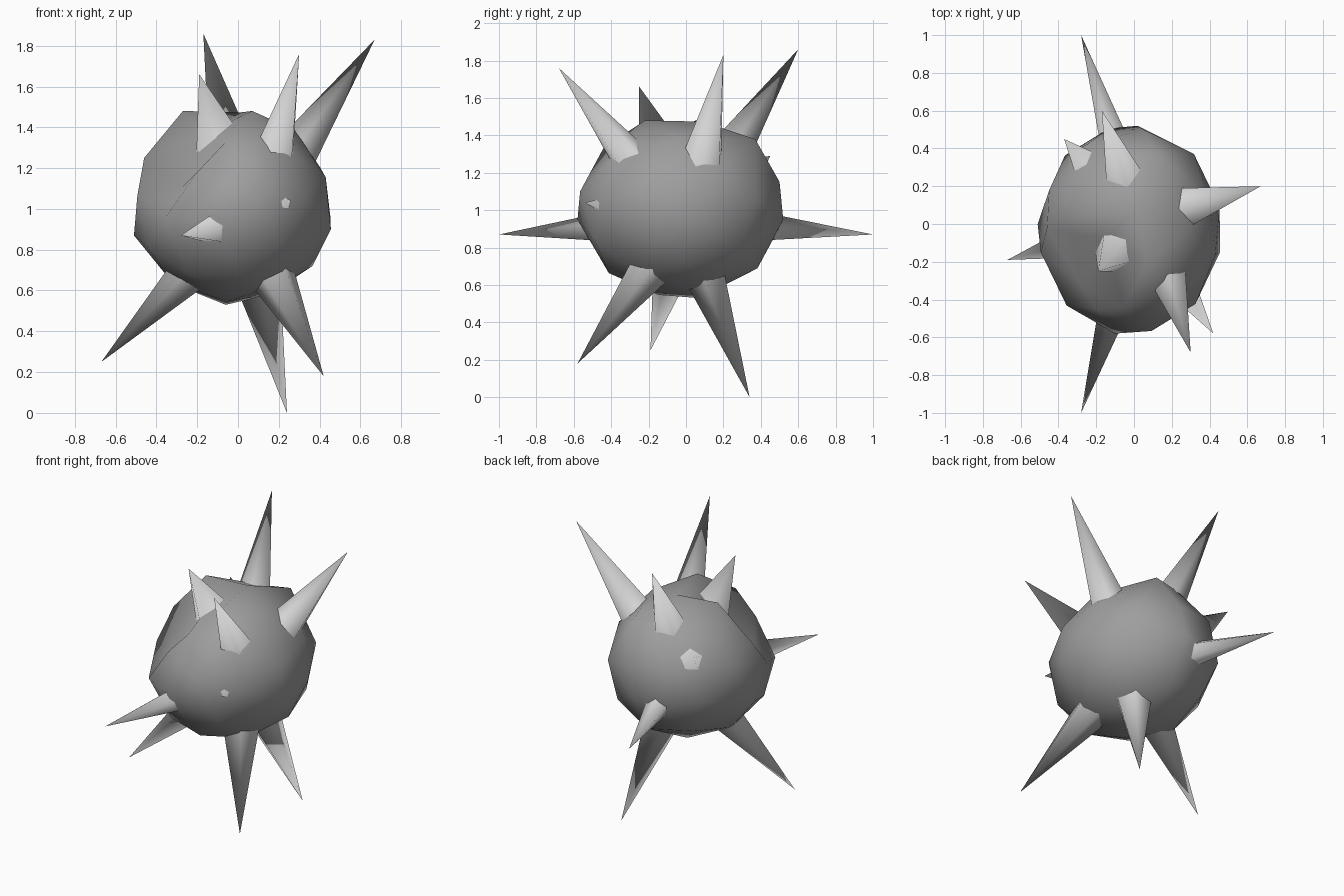
import bpy
import bmesh
from mathutils import Vector

default = bpy.data.objects.get("Cube")
if default:
    bpy.data.objects.remove(default, do_unlink=True)


def make_material(name, value):
    mat = bpy.data.materials.new(name)
    mat.use_nodes = True
    colour = (value, value, value, 1)
    mat.diffuse_color = colour
    mat.node_tree.nodes["Principled BSDF"].inputs["Base Color"].default_value = colour
    return mat


body_grey = make_material("body_grey", 0.34)
spike_grey = make_material("spike_grey", 0.66)


def finish(name, bm, mat):
    mesh = bpy.data.meshes.new(name)
    for face in bm.faces:
        face.smooth = True
    bm.to_mesh(mesh)
    bm.free()
    mesh.materials.append(mat)
    obj = bpy.data.objects.new(name, mesh)
    bpy.context.collection.objects.link(obj)
    return obj


def rough_body(centre, size, pole, corners):
    """Low-poly ellipsoid with its nearest corners pulled to given points."""
    bm = bmesh.new()
    bmesh.ops.create_icosphere(bm, subdivisions=2, radius=1)
    turn = Vector(pole).to_track_quat("Z", "Y")
    for vert in bm.verts:
        unit = turn @ vert.co.normalized()
        vert.co = [c + u * s for c, u, s in zip(centre, unit, size)]
    free = set(bm.verts)
    for point in map(Vector, corners):
        nearest = min(free, key=lambda v: (v.co - point).length)
        nearest.co = point
        free.remove(nearest)
    return finish("body", bm, body_grey)


def spike(name, tip, radius, root=(0.03, 0, 0.95)):
    """Open five-sided cone from inside the body to its tip."""
    axis = Vector(tip) - Vector(root)
    bm = bmesh.new()
    bmesh.ops.create_cone(bm, cap_ends=False, segments=5, radius1=radius,
                          radius2=0, depth=axis.length)
    bmesh.ops.remove_doubles(bm, verts=bm.verts, dist=0.0001)
    bmesh.ops.translate(bm, verts=bm.verts, vec=(0, 0, axis.length / 2))
    obj = finish(name, bm, spike_grey)
    obj.matrix_world = axis.to_track_quat("Z", "Y").to_matrix().to_4x4()
    obj.location = root


# Body: two raised crowns with a fold between them running down the front
rough_body((-0.02, -0.03, 1.01), (0.488, 0.562, 0.475), (0.19, -0.34, 0.98), [
    (0.07, -0.22, 1.48),    # front crown
    (-0.27, 0.05, 1.48),    # right crown
    (-0.14, -0.08, 1.38),   # fold, top
    (-0.2, -0.45, 1.18),    # fold, lip
    (-0.28, -0.32, 1.1),    # fold, bottom
    (-0.1, -0.58, 0.95),
    (-0.46, -0.02, 1.25),
    (-0.51, 0, 0.87),
    (-0.06, 0.07, 0.53),
    (0.13, 0.37, 1.38),
    (0.02, 0.52, 0.95),
    (0.455, -0.15, 0.9),
])

# Spikes radiating from the middle
spike("top_back_spike", (-0.17, 0.6, 1.86), 0.19)
spike("top_middle_spike", (-0.19, -0.25, 1.66), 0.27)
spike("top_front_spike", (0.3, -0.68, 1.76), 0.18, (0.1, -0.02, 0.92))
spike("top_left_spike", (0.67, 0.2, 1.83), 0.18, (0.06, 0.03, 0.95))
spike("front_spike", (-0.28, -1, 0.87), 0.15, (0.03, 0, 0.93))
spike("back_spike", (-0.28, 1, 0.87), 0.14, (0.03, 0, 0.93))
spike("lower_right_spike", (-0.67, -0.19, 0.25), 0.17)
spike("lower_front_spike", (0.42, -0.58, 0.18), 0.18)
spike("lower_back_spike", (0.24, 0.34, 0), 0.17)
spike("short_back_spike", (-0.37, 0.45, 1.29), 0.3)
spike("short_front_spike", (0.26, -0.54, 1.04), 0.24)
